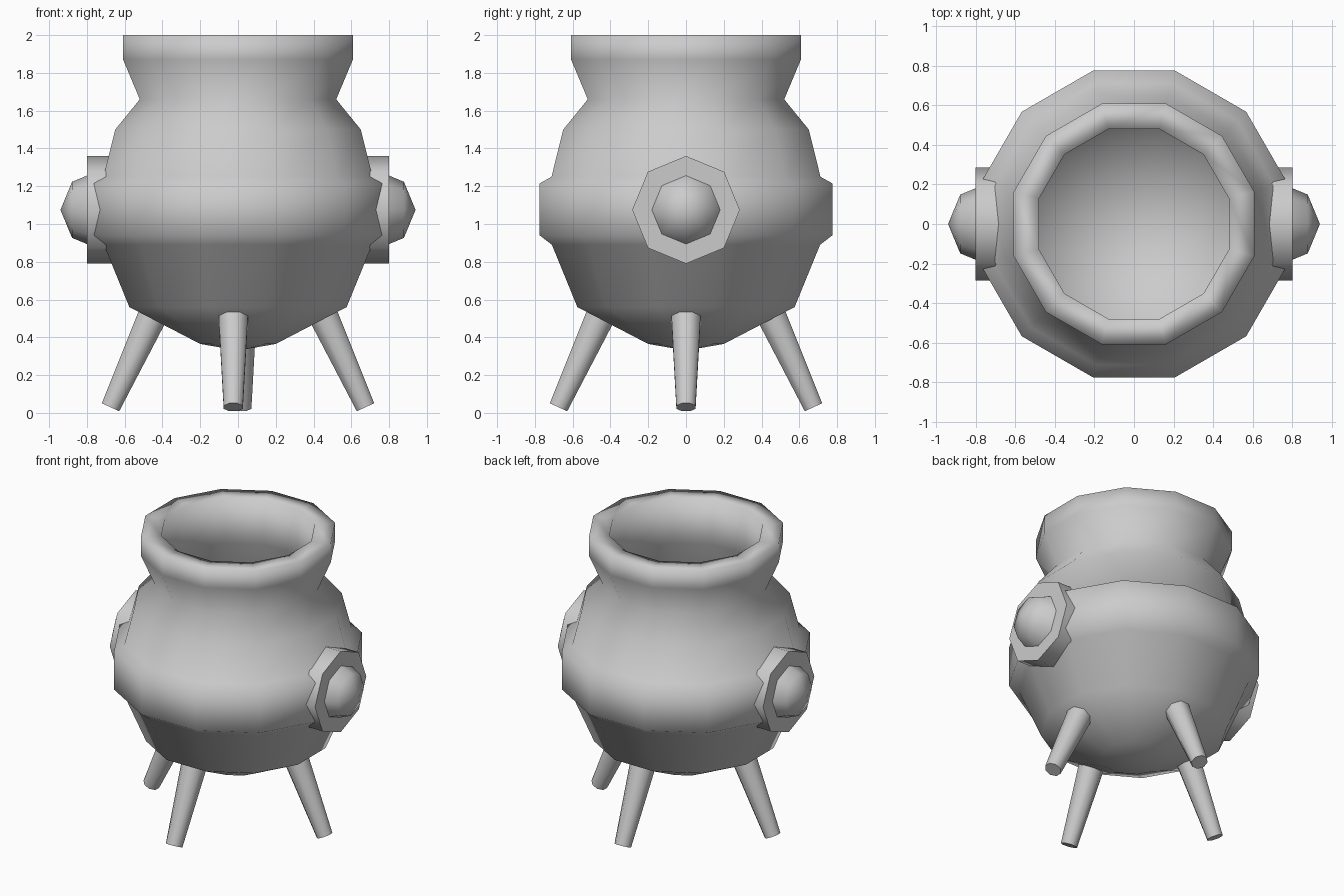
import bpy
import bmesh
import math
from mathutils import Vector

if "Cube" in bpy.data.objects:
    bpy.data.objects.remove(bpy.data.objects["Cube"], do_unlink=True)

# One cast-iron grey for every part
GREY = (0.6, 0.6, 0.6, 1)
iron = bpy.data.materials.new("iron_grey")
iron.use_nodes = True
iron.diffuse_color = GREY
iron.node_tree.nodes["Principled BSDF"].inputs["Base Color"].default_value = GREY


def finish(name, bm, angle):
    """Turn a bmesh into a named, smooth shaded object."""
    bmesh.ops.recalc_face_normals(bm, faces=bm.faces)
    mesh = bpy.data.meshes.new(name)
    bm.to_mesh(mesh)
    bm.free()
    mesh.materials.append(iron)
    obj = bpy.data.objects.new(name, mesh)
    bpy.context.collection.objects.link(obj)
    bpy.ops.object.select_all(action="DESELECT")
    obj.select_set(True)
    bpy.context.view_layer.objects.active = obj
    bpy.ops.object.shade_smooth_by_angle(angle=math.radians(angle))
    return obj


def lathe(name, profile, sides, turn, angle, start, axis):
    """Revolve (radius, height) points around an axis; zero radius makes a pole."""
    bm = bmesh.new()
    rot = Vector((0, 0, 1)).rotation_difference(Vector(axis))
    rings = []
    for r, h in profile:
        steps = [0] if r == 0 else range(sides)
        ring = []
        for i in steps:
            a = math.tau * i / sides + turn
            p = Vector((r * math.cos(a), r * math.sin(a), h))
            ring.append(bm.verts.new(rot @ p + Vector(start)))
        rings.append(ring)
    for low, high in zip(rings, rings[1:]):
        for i in range(sides):
            j = (i + 1) % sides
            corners = [low[i % len(low)], low[j % len(low)],
                       high[j % len(high)], high[i % len(high)]]
            bm.faces.new(list(dict.fromkeys(corners)))
    return finish(name, bm, angle)


# Pot: outer wall with raised belt and flared rim, then the hollow inside
outer = [(0, 0.33), (0.2, 0.365), (0.575, 0.56), (0.71, 0.89), (0.775, 0.94),
         (0.775, 1.215), (0.712, 1.25), (0.65, 1.5), (0.52, 1.66),
         (0.608, 1.87), (0.608, 2.0)]
inner = [(0.48, 2.0), (0.48, 1.68), (0.59, 1.47), (0.63, 1.2),
         (0.62, 0.9), (0.52, 0.64), (0.18, 0.47), (0, 0.45)]
flat = math.cos(math.pi / 12)
lathe("pot", [(r / flat, z) for r, z in outer + inner], 12, math.pi / 12,
      180, (0, 0, 0), (0, 0, 1))

# Side bosses: an eight-sided disc with a domed knob on each side
R = 0.21
dome = [(R * math.cos(a), R * math.sin(a)) for a in (0, math.pi / 4)]
for side, s in (("left", 1), ("right", -1)):
    lathe(side + "_disc", [(0, 0), (0.285, 0), (0.285, 0.14), (0, 0.14)],
          8, 0, 50, (0.66 * s, 0, 1.075), (s, 0, 0))
    lathe(side + "_knob", [(0, 0)] + dome + [(0, R)],
          8, 0, 60, (0.73 * s, 0, 1.075), (s, 0, 0))

# Four tapered legs splayed outwards
legs = {"left": (1, 0, 0), "right": (-1, 0, 0),
        "front": (0, -1, -0.025), "back": (0, 1, 0.02)}
for name, (dx, dy, shift) in legs.items():
    foot = Vector((0.675 * dx + shift, 0.675 * dy, 0.03))
    top = Vector((0.445 * dx + shift, 0.445 * dy, 0.53))
    length = (top - foot).length
    lathe(name + "_leg", [(0, 0), (0.055, 0), (0.085, length), (0, length)],
          8, math.pi / 8, 50, foot, (top - foot).normalized())
